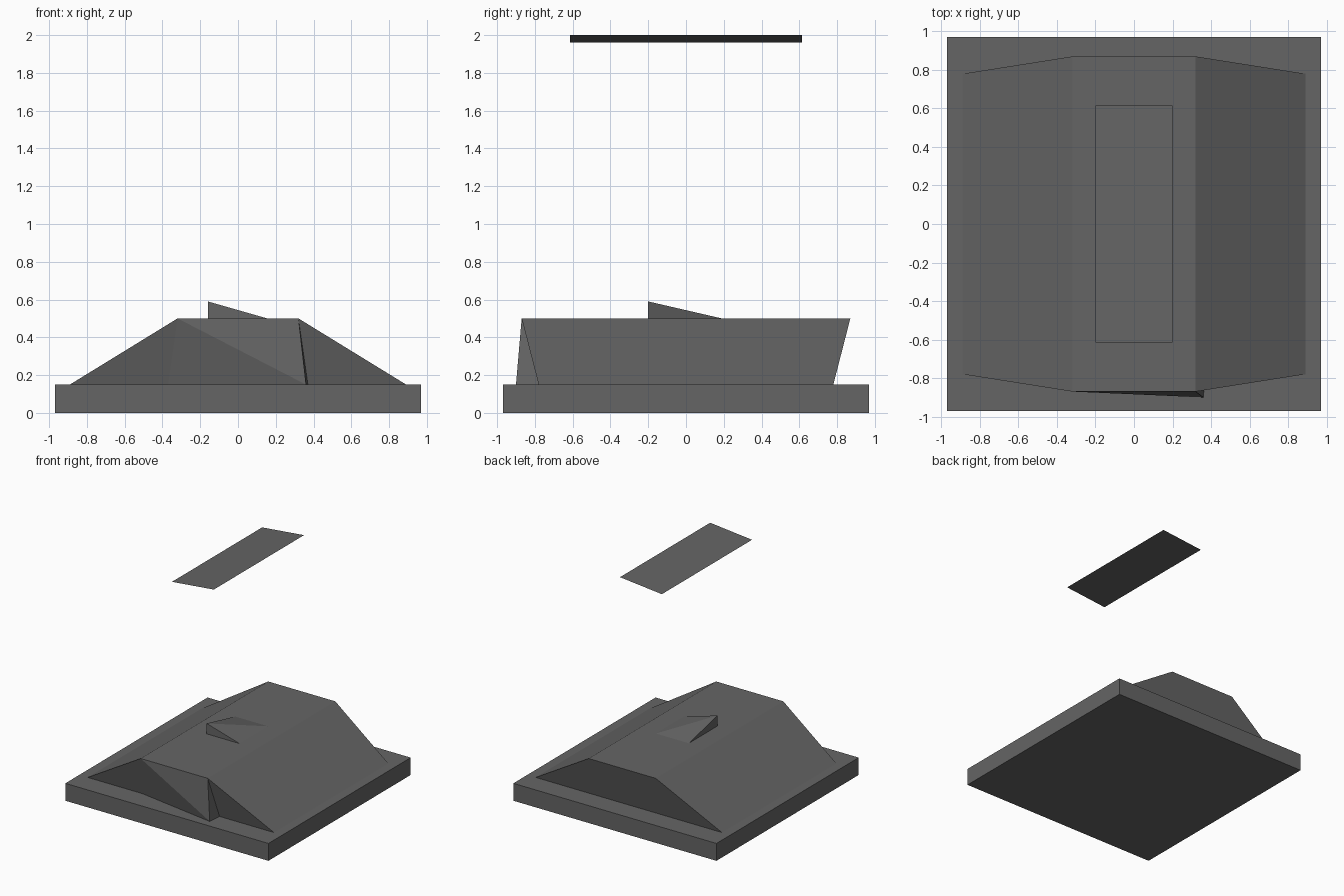
import bpy

if "Cube" in bpy.data.objects:
    bpy.data.objects.remove(bpy.data.objects["Cube"])

# One flat dark grey for everything
grey = bpy.data.materials.new("dark_grey")
grey.diffuse_color = (0.13, 0.13, 0.13, 1)
grey.use_nodes = True
grey.node_tree.nodes["Principled BSDF"].inputs["Base Color"].default_value = grey.diffuse_color


def make(name, verts, faces):
    mesh = bpy.data.meshes.new(name)
    mesh.from_pydata(verts, [], faces)
    mesh.materials.append(grey)
    obj = bpy.data.objects.new(name, mesh)
    bpy.context.collection.objects.link(obj)
    return obj


def box(name, sx, sy, z0, z1):
    """Box centred on x and y, given half sizes and a height range."""
    ring = [(-sx, -sy), (sx, -sy), (sx, sy), (-sx, sy)]
    verts = [(x, y, z) for z in (z0, z1) for x, y in ring]
    sides = [(i, (i + 1) % 4, (i + 1) % 4 + 4, i + 4) for i in range(4)]
    return make(name, verts, [(3, 2, 1, 0), (4, 5, 6, 7)] + sides)


# Square slab under everything
BASE_TOP, ROOF = 0.15, 0.5
box("base_slab", 0.97, 0.97, 0, BASE_TOP)

# Sloped mound: end walls lean outwards, the front one has a pulled-out toe
mound = [
    (-0.89, -0.78, BASE_TOP),  # 0 front left foot
    (-0.37, -0.78, BASE_TOP),  # 1 toe start
    (0.36, -0.90, BASE_TOP),   # 2 toe tip
    (0.37, -0.78, BASE_TOP),   # 3 toe end
    (0.89, -0.78, BASE_TOP),   # 4 front right foot
    (0.89, 0.78, BASE_TOP),    # 5 back right foot
    (-0.89, 0.78, BASE_TOP),   # 6 back left foot
    (-0.32, -0.87, ROOF),      # 7 roof corners
    (0.32, -0.87, ROOF),       # 8
    (0.32, 0.87, ROOF),        # 9
    (-0.32, 0.87, ROOF),       # 10
]
make("mound", mound, [
    (0, 1, 7), (1, 2, 7), (2, 8, 7), (2, 3, 8), (3, 4, 8),   # front
    (4, 5, 9, 8), (5, 6, 10, 9), (6, 0, 7, 10),              # right, back, left
    (7, 8, 9, 10), (6, 5, 4, 3, 2, 1, 0),                    # roof, underside
])

# Raised wedge on the roof with a single lifted corner
wedge = [(-0.16, -0.2, ROOF), (0.155, -0.2, ROOF), (0.155, 0.19, ROOF),
         (-0.16, 0.19, ROOF), (-0.16, -0.2, 0.59)]
make("roof_wedge", wedge,
     [(0, 1, 4), (1, 2, 4), (2, 3, 4), (3, 0, 4), (3, 2, 1, 0)])

# Floating sheet, slightly higher on its right side
make("floating_sheet",
     [(-0.2, -0.615, 1.96), (0.2, -0.615, 2.0),
      (0.2, 0.615, 2.0), (-0.2, 0.615, 1.96)], [(0, 1, 2, 3)])
